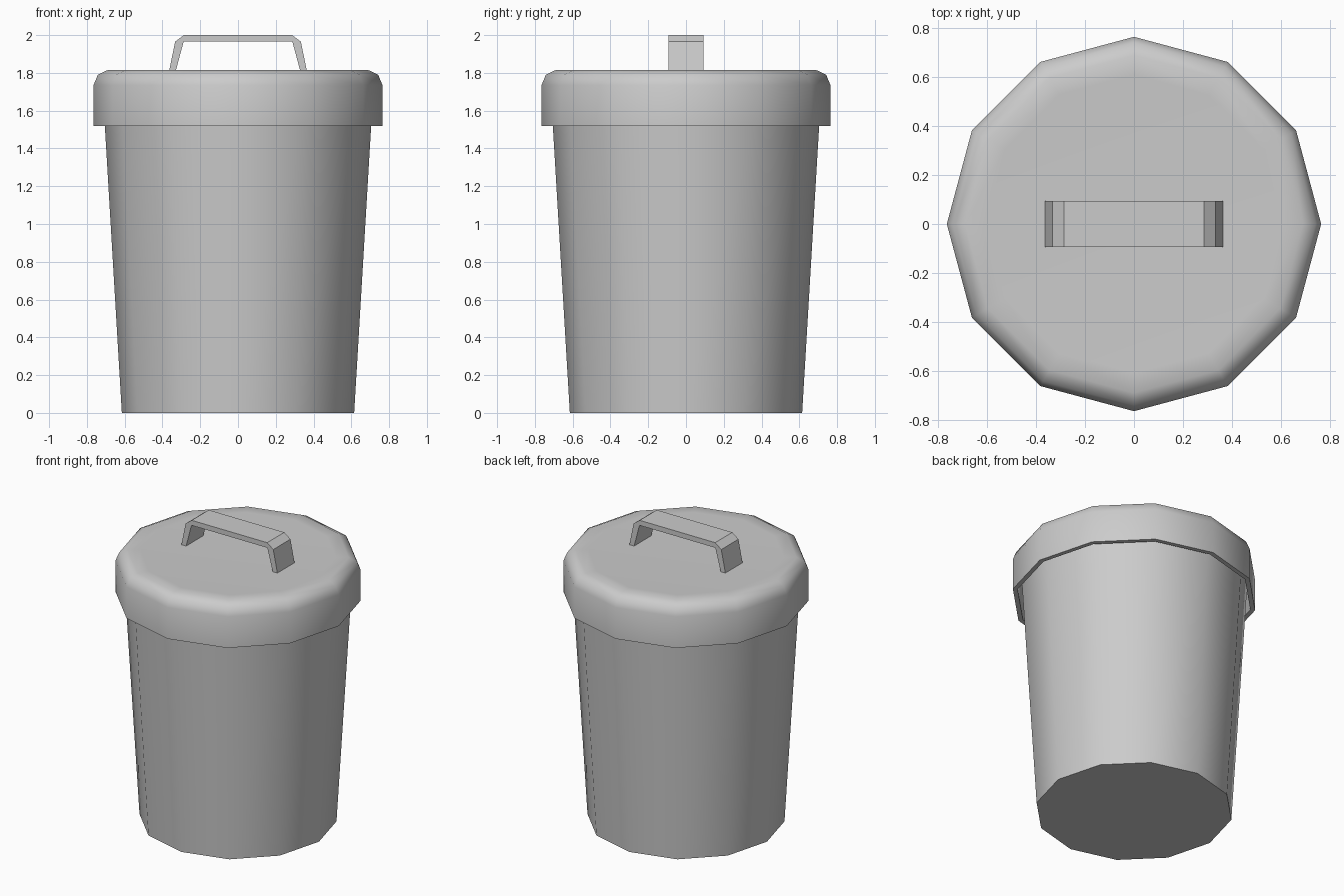
import bpy, bmesh, math

if "Cube" in bpy.data.objects:
    bpy.data.objects.remove(bpy.data.objects["Cube"])

SIDES = 12


def finish(name, bm, angle):
    bmesh.ops.recalc_face_normals(bm, faces=bm.faces)
    mesh = bpy.data.meshes.new(name)
    bm.to_mesh(mesh)
    bm.free()
    obj = bpy.data.objects.new(name, mesh)
    bpy.context.collection.objects.link(obj)
    bpy.ops.object.select_all(action='DESELECT')
    obj.select_set(True)
    bpy.context.view_layer.objects.active = obj
    bpy.ops.object.shade_smooth_by_angle(angle=math.radians(angle))
    return obj


def lathe(name, profile, caps, angle=42):
    """Twelve-sided solid from (radius, z) points; caps = profile rings to fill."""
    bm = bmesh.new()
    rings = []
    for r, z in profile:
        rings.append([bm.verts.new((r * math.cos(i * math.tau / SIDES),
                                    r * math.sin(i * math.tau / SIDES), z))
                      for i in range(SIDES)])
    for a, b in zip(rings, rings[1:]):
        for i in range(SIDES):
            j = (i + 1) % SIDES
            bm.faces.new((a[i], a[j], b[j], b[i]))
    for c in caps:
        bm.faces.new(rings[c])
    return finish(name, bm, angle)


# Tapered can with a closed bottom, rising up inside the lid
lathe("bin_body", [(0.615, 0), (0.705, 1.52), (0.718, 1.74)], [0])

# Hollow lid with rounded shoulder and hanging rim
lathe("bin_lid", [(0.61, 1.812), (0.69, 1.815), (0.742, 1.79), (0.765, 1.735),
                  (0.765, 1.52), (0.735, 1.52), (0.735, 1.74), (0.69, 1.78)], [0, -1])

# Bent strap handle: half profiles mirrored, then extruded along y
outer = [(0.365, 1.808), (0.333, 1.965), (0.287, 2.0)]
inner = [(0.33, 1.808), (0.288, 1.965)]
mirror = lambda pts: [(-x, z) for x, z in reversed(pts)]
outline = outer + mirror(outer) + mirror(inner)[::-1] + inner[::-1]
bm = bmesh.new()
face = bm.faces.new([bm.verts.new((x, -0.093, z)) for x, z in outline])
new = bmesh.ops.extrude_face_region(bm, geom=[face], use_keep_orig=True)["geom"]
bmesh.ops.translate(bm, vec=(0, 0.186, 0),
                    verts=[g for g in new if isinstance(g, bmesh.types.BMVert)])
finish("lid_handle", bm, 30)
